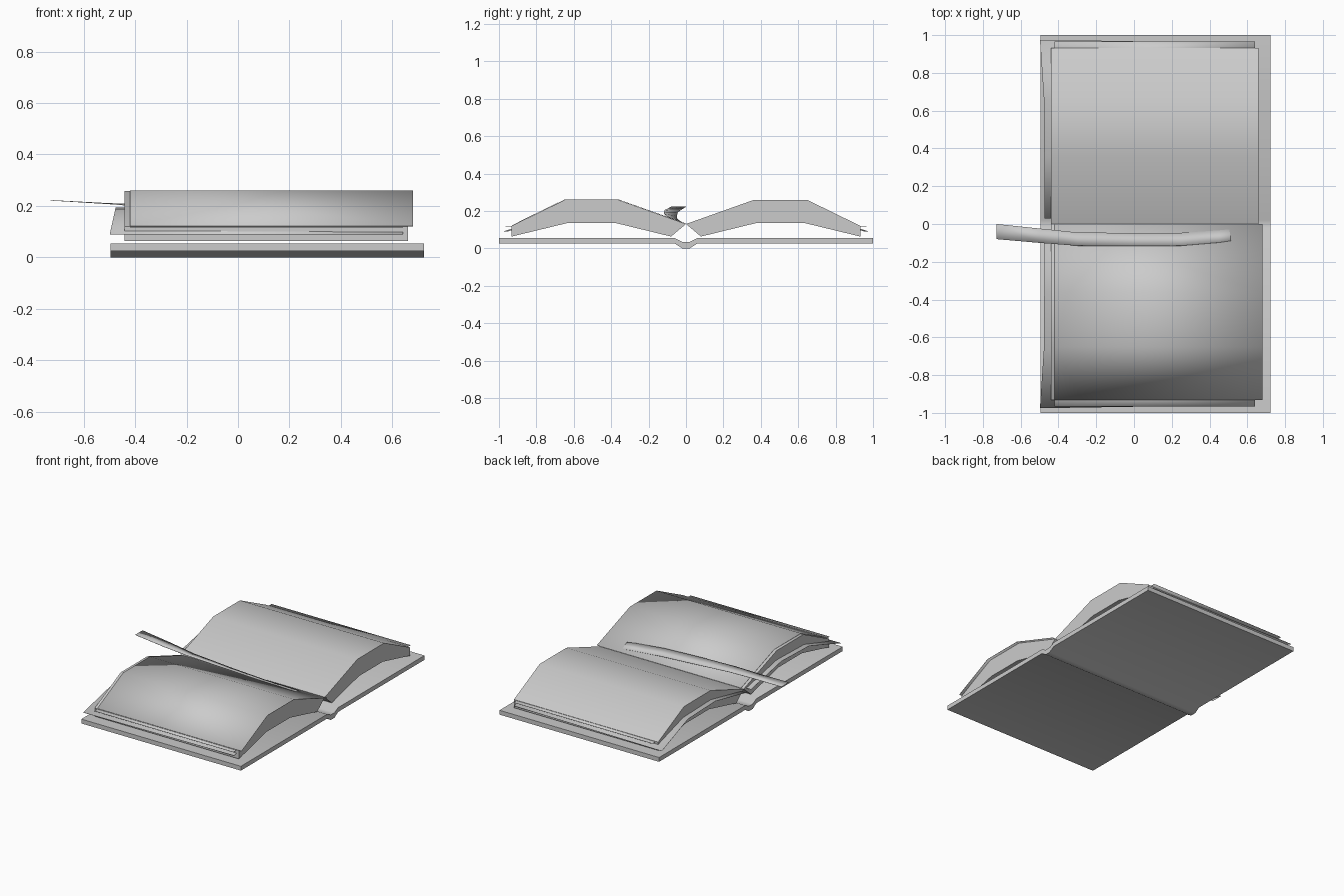
import bpy, bmesh, math

if "Cube" in bpy.data.objects:
    bpy.data.objects.remove(bpy.data.objects["Cube"])


def finish(name, bm, angle=35):
    bmesh.ops.recalc_face_normals(bm, faces=bm.faces)
    me = bpy.data.meshes.new(name)
    bm.to_mesh(me)
    bm.free()
    ob = bpy.data.objects.new(name, me)
    bpy.context.collection.objects.link(ob)
    bpy.ops.object.select_all(action='DESELECT')
    ob.select_set(True)
    bpy.context.view_layer.objects.active = ob
    bpy.ops.object.shade_smooth_by_angle(angle=math.radians(angle))
    return ob


def extrude_profile(name, profile, x0, x1):
    """Solid made from a closed (y, z) outline swept along x."""
    bm = bmesh.new()
    face = bm.faces.new([bm.verts.new((x0, y, z)) for y, z in profile])
    out = bmesh.ops.extrude_face_region(bm, geom=[face])
    # keep the start cap so the solid is closed
    verts = [g for g in out['geom'] if isinstance(g, bmesh.types.BMVert)]
    bmesh.ops.translate(bm, verts=verts, vec=(x1 - x0, 0, 0))
    if not face.is_valid:
        bmesh.ops.holes_fill(bm, edges=bm.edges)
    return finish(name, bm)


def strip(name, side_a, side_b):
    """Thin sheet between two matching polylines."""
    bm = bmesh.new()
    a = [bm.verts.new(p) for p in side_a]
    b = [bm.verts.new(p) for p in side_b]
    for i in range(len(a) - 1):
        bm.faces.new((a[i], a[i + 1], b[i + 1], b[i]))
    ob = finish(name, bm)
    thick = ob.modifiers.new("paper", 'SOLIDIFY')
    thick.thickness = 0.002
    thick.offset = 0
    return ob


# cover with sunken spine
top = [(0.02, 0.035), (0.06, 0.055), (1.0, 0.055)]
bottom = [(1.0, 0.025), (0.06, 0.025), (0.02, 0.0)]
half = top + bottom
extrude_profile("cover", half + [(-y, z) for y, z in reversed(half)], -0.495, 0.722)

# arched page blocks and loose sheets on both halves
block = [(0, 0.13), (0.36, 0.258), (0.65, 0.258), (0.932, 0.12),
         (0.932, 0.063), (0.635, 0.135), (0.375, 0.135), (0.08, 0.063)]
crooked = [(-0.475, 0.03, 0.125), (-0.475, 0.36, 0.193),
           (-0.477, 0.66, 0.185), (-0.498, 0.975, 0.09)]
straight = [(0.05, 0.118), (0.36, 0.215), (0.65, 0.215), (0.925, 0.117), (0.965, 0.117)]
for s, side in ((1, "back"), (-1, "front")):
    extrude_profile(side + "_page_block", [(s * y, z) for y, z in block], -0.44, 0.66)
    strip(side + "_crooked_sheet",
          [(x, s * y, z) for x, y, z in crooked],
          [(0.64, s * min(y, 0.957), z) for x, y, z in crooked])
    strip(side + "_loose_sheet",
          [(-0.42, s * y, z) for y, z in straight],
          [(0.64, s * y, z) for y, z in straight])

# top sheet slid sideways on the front half
page = [(-y, z + 0.002) for y, z in block[:4]]
strip("top_sheet", [(-0.42, y, z) for y, z in page], [(0.68, y, z) for y, z in page])

# ribbon bookmark
strip("bookmark_ribbon",
      [(-0.728, 0, 0.222), (-0.5, -0.024, 0.208), (-0.3, -0.045, 0.192),
       (0, -0.048, 0.172), (0.25, -0.047, 0.158), (0.45, -0.034, 0.147), (0.58, -0.02, 0.135)],
      [(-0.728, -0.08, 0.222), (-0.5, -0.1, 0.21), (-0.3, -0.115, 0.204),
       (0, -0.117, 0.194), (0.25, -0.115, 0.183), (0.45, -0.098, 0.17), (0.58, -0.08, 0.157)])
